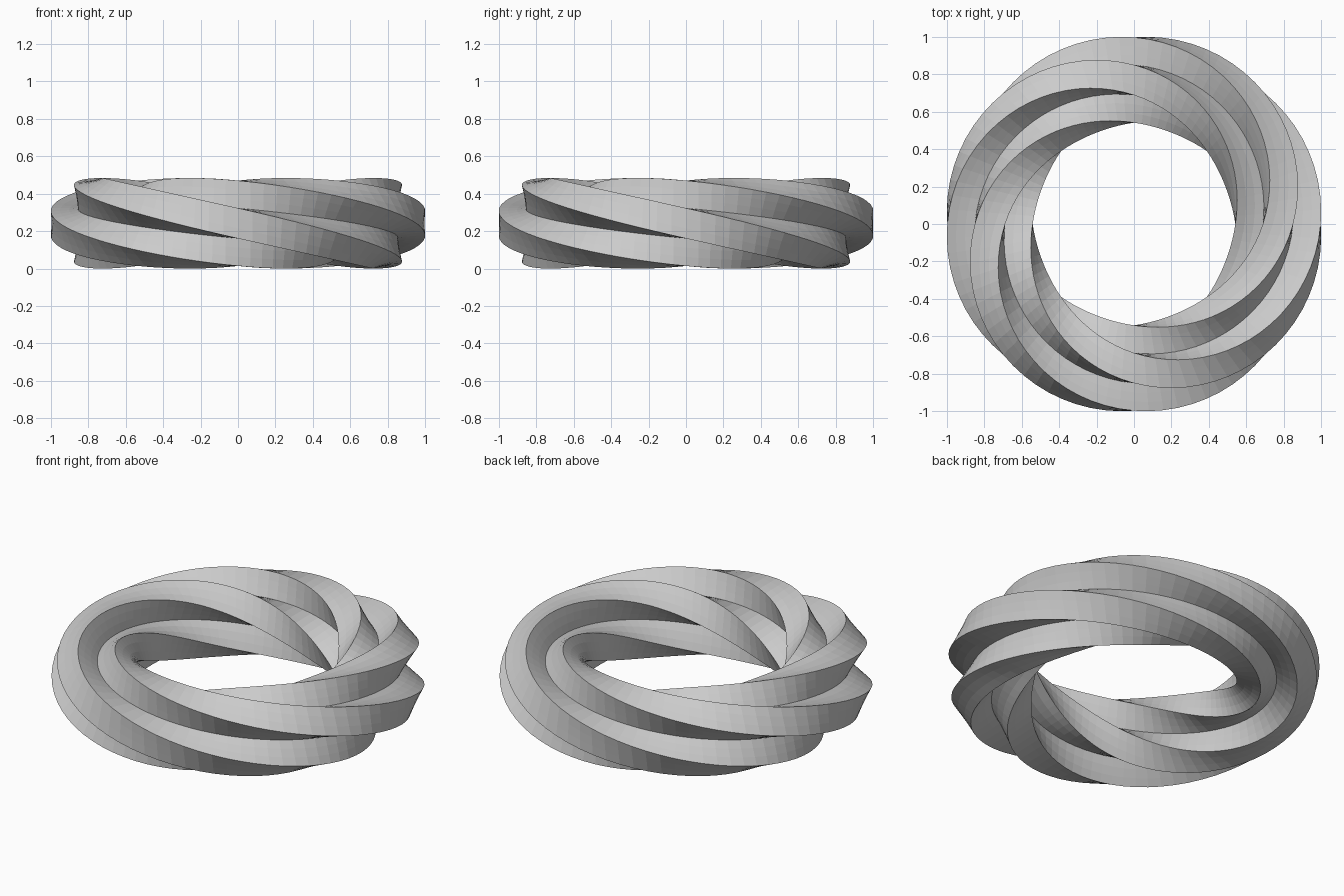
import bpy, bmesh
from math import sin, cos, pi

if "Cube" in bpy.data.objects:
    bpy.data.objects.remove(bpy.data.objects["Cube"])

R = 0.77      # ring radius
A = 0.228     # arm length of the plus-shaped section
H = 0.081     # half width of an arm
SEGS = 80     # steps around the ring
SUB = 3       # facets across each side of the section

# plus-shaped section: one arm repeated four times
corners = []
for k in range(4):
    c, s = cos(k * pi / 2), sin(k * pi / 2)
    for x, y in ((A, -H), (A, H), (H, H)):
        corners.append((x * c - y * s, x * s + y * c))
section = []
for (x0, y0), (x1, y1) in zip(corners, corners[1:] + corners[:1]):
    section += [(x0 + (x1 - x0) * t / SUB, y0 + (y1 - y0) * t / SUB) for t in range(SUB)]

# sweep the section around the ring with one full twist
bm = bmesh.new()
rings = []
for i in range(SEGS):
    p = 2 * pi * i / SEGS
    ring = []
    for u, v in section:
        r = R + u * cos(p) + v * sin(p)
        z = v * cos(p) - u * sin(p)
        ring.append(bm.verts.new((r * cos(p), r * sin(p), z)))
    rings.append(ring)
n = len(section)
for i in range(SEGS):
    a, b = rings[i], rings[(i + 1) % SEGS]
    for j in range(n):
        k = (j + 1) % n
        bm.faces.new((a[j], b[j], b[k], a[k]))
bmesh.ops.recalc_face_normals(bm, faces=bm.faces)

# rest on the ground
low = min(v.co.z for v in bm.verts)
bmesh.ops.translate(bm, vec=(0, 0, -low), verts=bm.verts)
mesh = bpy.data.meshes.new("twisted_ring")
bm.to_mesh(mesh)
bm.free()
ring_obj = bpy.data.objects.new("twisted_ring", mesh)
bpy.context.collection.objects.link(ring_obj)
